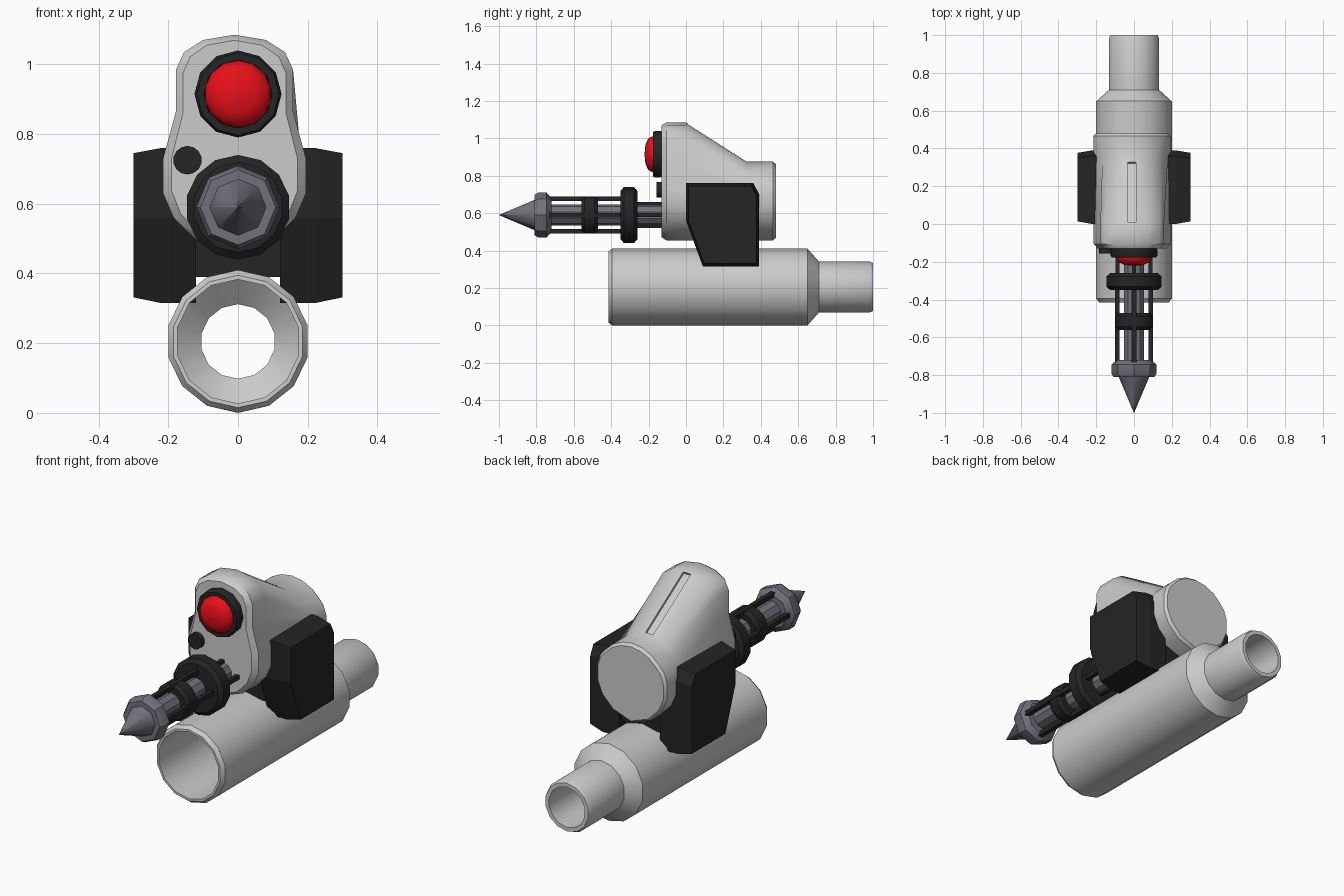
import bpy, bmesh, math

if "Cube" in bpy.data.objects:
    bpy.data.objects.remove(bpy.data.objects["Cube"])


def material(name, rgb):
    m = bpy.data.materials.new(name)
    m.diffuse_color = (*rgb, 1)
    m.use_nodes = True
    m.node_tree.nodes["Principled BSDF"].inputs["Base Color"].default_value = m.diffuse_color
    return m


BLACK = material("black", (0.018, 0.018, 0.018))
RED = material("red", (0.8, 0.005, 0.01))
STEEL = material("steel", (0.17, 0.165, 0.2))


def finish(name, bm, mat=None, smooth=35):
    bmesh.ops.remove_doubles(bm, verts=bm.verts, dist=1e-5)
    bmesh.ops.recalc_face_normals(bm, faces=bm.faces)
    me = bpy.data.meshes.new(name)
    bm.to_mesh(me)
    bm.free()
    ob = bpy.data.objects.new(name, me)
    bpy.context.collection.objects.link(ob)
    if mat:
        me.materials.append(mat)
    if smooth:
        bpy.ops.object.select_all(action='DESELECT')
        ob.select_set(True)
        bpy.context.view_layer.objects.active = ob
        bpy.ops.object.shade_smooth_by_angle(angle=math.radians(smooth))
    return ob


def loft(name, loops, mat=None, smooth=35, closed=False):
    """Skin equal-length rings of points, capped or joined end to end."""
    bm = bmesh.new()
    rings = [[bm.verts.new(p) for p in loop] for loop in loops]
    pairs = list(zip(rings, rings[1:])) + ([(rings[-1], rings[0])] if closed else [])
    n = len(rings[0])
    for a, b in pairs:
        for i in range(n):
            j = (i + 1) % n
            bm.faces.new((a[i], a[j], b[j], b[i]))
    if not closed:
        bm.faces.new(rings[0])
        bm.faces.new(rings[-1])
    return finish(name, bm, mat, smooth)


def lathe(name, profile, n, x, z, mat=None, smooth=35, closed=False):
    """Turn (radius, y) points about an axis along y."""
    loops = []
    for r, y in profile:
        r = max(r, 0.0005)
        angles = [2 * math.pi * i / n for i in range(n)]
        loops.append([(x + r * math.sin(a), y, z + r * math.cos(a)) for a in angles])
    return loft(name, loops, mat, smooth, closed)


def box(name, centre, size, mat=None):
    bm = bmesh.new()
    bmesh.ops.create_cube(bm, size=1)
    bmesh.ops.scale(bm, vec=size, verts=bm.verts)
    ob = finish(name, bm, mat, 0)
    ob.location = centre
    return ob


# Hollow lower tube with a narrower tail
lathe("lower_tube", [(.19, -.415), (.205, -.395), (.205, .65), (.137, .71), (.137, .98),
                     (.128, 1.0), (.107, 1.0), (.107, .70), (.178, .64), (.178, -.415)],
      14, 0, .205, closed=True)

# Main housing: tall front outline blending down to a round back
tall = [(0, 1.085), (.09, 1.07), (.145, 1.035), (.168, .985), (.168, .865),
        (.205, .73), (.205, .63), (.175, .56), (.11, .495), (0, .455)]
round_back = [(0, .875), (.06, .866), (.115, .84), (.158, .80), (.188, .765),
              (.205, .715)] + tall[6:]


def outline(half, y, sx=1, sz=1, zc=.77):
    pts = half + [(-x, z) for x, z in reversed(half[1:-1])]
    return [(-.01 + x * sx, y, zc + (z - zc) * sz) for x, z in pts]


housing = loft("housing", [outline(tall, -.13, .88, .95), outline(tall, -.105), outline(tall, 0),
                           outline(round_back, .33), outline(round_back, .465),
                           outline(round_back, .48, .94, .94, .665)])

# Groove down the sloping roof
cutter = box("groove_cutter", (-.0125, .17, .977), (.045, .375, .03))
cutter.rotation_euler.x = -math.atan2(.21, .33)
cutter.hide_render = True
cutter.hide_viewport = True
groove = housing.modifiers.new("groove", 'BOOLEAN')
groove.operation = 'DIFFERENCE'
groove.object = cutter

# Lens and sensor on the front
lathe("lens_ring", [(.122, -.12), (.125, -.165), (.118, -.177), (.098, -.177), (.095, -.15)],
      12, 0, .915, BLACK)
lathe("red_lens", [(.098, -.15), (.096, -.18), (.083, -.203), (.05, -.217), (0, -.222)],
      14, 0, .915, RED, 60)
lathe("small_sensor", [(.041, -.11), (.041, -.157)], 14, -.145, .725, BLACK)

# Front barrel: core, collar, tip and rings
AXIS = .59
lathe("barrel_core", [(.056, -.11), (.056, -.76)], 10, 0, AXIS, STEEL)
lathe("barrel_collar", [(.09, -.72), (.12, -.745), (.12, -.79), (.108, -.81), (.08, -.81)],
      8, 0, AXIS, STEEL)
lathe("barrel_tip", [(.085, -.80), (0, -1.0)], 8, 0, AXIS, STEEL, 50)
for name, r, y0, y1 in (("large_ring", .15, -.35, -.26), ("middle_ring", .1, -.56, -.47)):
    lathe(name, [(r * .86, y0), (r, y0 + .018), (r, y1 - .018), (r * .86, y1)],
          14, 0, AXIS, BLACK)

# Four rods around the barrel
for i in range(4):
    dx, dz = round(math.sin(i * math.pi / 2)), round(math.cos(i * math.pi / 2))
    box(f"rod_front_{i}", (dx * .088, -.52, AXIS + dz * .088), (.024, .44, .024), BLACK)
    rear = .088 if dx else .058
    box(f"rod_rear_{i}", (dx * rear, -.2, AXIS + dz * rear), (.022, .18, .022), BLACK)

# Chamfered side blocks and the bridge between them
side = [(0, .76), (.36, .76), (.39, .70), (.39, .315), (.09, .315), (0, .56)]
for s, label in ((1, "right"), (-1, "left")):
    def section(x, k):
        return [(s * x, .2 + (y - .2) * k, .55 + (z - .55) * k) for y, z in side]
    loft("side_block_" + label, [section(.12, 1), section(.22, 1), section(.3, .93)], BLACK, 0)
box("bridge", (0, .22, .47), (.3, .3, .16), BLACK)
